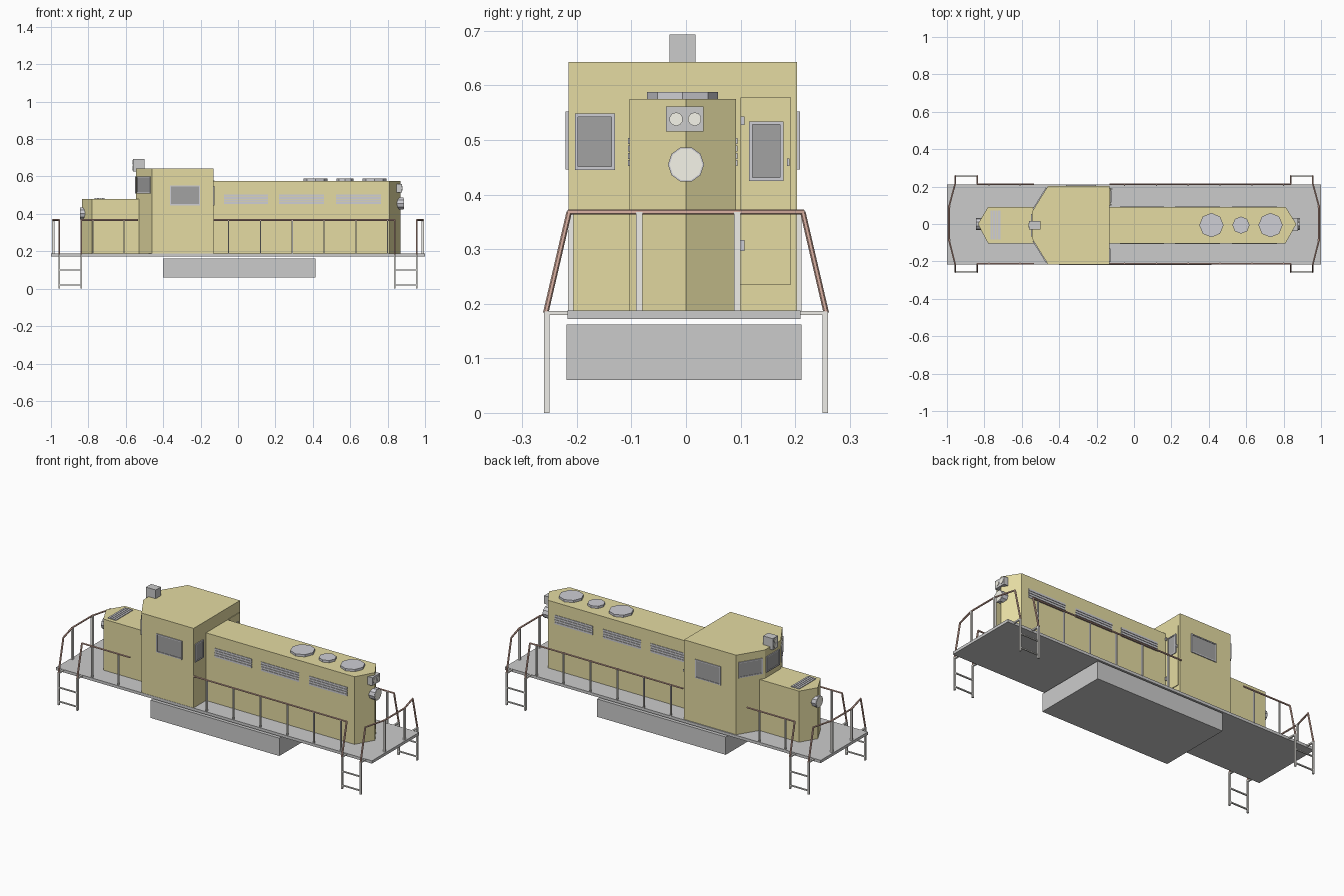
import bpy, bmesh
from math import radians, atan2, degrees
from mathutils import Matrix, Vector

if "Cube" in bpy.data.objects:
    bpy.data.objects.remove(bpy.data.objects["Cube"])

def material(name, r, g, b):
    m = bpy.data.materials.new(name)
    m.diffuse_color = (r, g, b, 1)
    m.use_nodes = True
    m.node_tree.nodes["Principled BSDF"].inputs["Base Color"].default_value = m.diffuse_color
    return m

YELLOW = material("body_yellow", 0.78, 0.71, 0.36)
COPPER = material("rail_copper", 0.72, 0.45, 0.37)
WHITE = material("post_white", 0.86, 0.85, 0.81)
LENS = material("lens", 0.92, 0.91, 0.82)
GLASS = material("window_grey", 0.36, 0.36, 0.36)
FRAME = material("frame_grey", 0.62, 0.62, 0.66)
CY = -0.006  # body centre line

def finish(name, bm, mat):
    bmesh.ops.recalc_face_normals(bm, faces=bm.faces[:])
    me = bpy.data.meshes.new(name)
    bm.to_mesh(me)
    bm.free()
    ob = bpy.data.objects.new(name, me)
    bpy.context.collection.objects.link(ob)
    if mat:
        me.materials.append(mat)
    return ob

def boxes(name, items, mat=None, mx=Matrix()):
    bm = bmesh.new()
    for x0, x1, y0, y1, z0, z1 in items:
        t = Matrix.Translation(((x0 + x1) / 2, (y0 + y1) / 2, (z0 + z1) / 2))
        s = Matrix.Diagonal((abs(x1 - x0), abs(y1 - y0), abs(z1 - z0), 1))
        bmesh.ops.create_cube(bm, size=1, matrix=mx @ t @ s)
    return finish(name, bm, mat)

def prism(name, outline, z0, z1, mat):
    bm = bmesh.new()
    face = bm.faces.new([bm.verts.new((x, y, z0)) for x, y in outline])
    ext = bmesh.ops.extrude_face_region(bm, geom=[face])
    # keep the base so the solid is closed
    top = [v for v in ext["geom"] if isinstance(v, bmesh.types.BMVert)]
    bmesh.ops.translate(bm, verts=top, vec=(0, 0, z1 - z0))
    return finish(name, bm, mat)

def rods(name, segments, r, mat=None, sides=6, roll=0):
    bm = bmesh.new()
    for a, b in segments:
        a, b = Vector(a), Vector(b)
        d = b - a
        m = (Matrix.Translation((a + b) / 2) @ d.to_track_quat('Z', 'Y').to_matrix().to_4x4()
             @ Matrix.Rotation(radians(roll), 4, 'Z'))
        bmesh.ops.create_cone(bm, cap_ends=True, segments=sides, radius1=r, radius2=r,
                              depth=d.length, matrix=m)
    return finish(name, bm, mat)

def on_wall(x, y, angle):
    # local x runs along the wall, local y points outwards
    return Matrix.Translation((x, y, 0)) @ Matrix.Rotation(radians(angle - 90), 4, 'Z')

def window(name, x, y, angle, w, z0, z1):
    m, h, t = on_wall(x, y, angle), w / 2, 0.006
    boxes(name + "_frame", [(-h, -h + t, -.004, .005, z0, z1), (h - t, h, -.004, .005, z0, z1),
                            (-h + t, h - t, -.004, .005, z0, z0 + t),
                            (-h + t, h - t, -.004, .005, z1 - t, z1)], FRAME, m)
    boxes(name + "_pane", [(-h + t, h - t, -.004, .002, z0 + t, z1 - t)], GLASS, m)

# deck and fuel tank
boxes("deck", [(-1, 1, -0.217, 0.210, 0.172, 0.188)])
boxes("fuel_tank", [(-0.4, 0.415, -0.219, 0.212, 0.06, 0.162)])

# hoods with wedge ends, and cab
w = 0.0975
prism("long_hood", [(-0.14, CY - w), (0.81, CY - w), (0.868, 0), (0.81, CY + w), (-0.14, CY + w)],
      0.186, 0.575, YELLOW)
prism("short_hood", [(-0.5, CY - w), (-0.78, CY - w), (-0.835, 0), (-0.78, CY + w), (-0.5, CY + w)],
      0.186, 0.48, YELLOW)
c = 0.2095
prism("cab", [(-0.13, CY - c), (-0.13, CY + c), (-0.46, CY + c), (-0.545, CY + 0.072),
              (-0.545, CY - 0.072), (-0.46, CY - c)], 0.186, 0.643, YELLOW)

# cab windows
slant = degrees(atan2(0.085, -0.1375))
for s, side in ((1, "left"), (-1, "right")):
    window("cab_side_window_" + side, -0.283, CY + s * c, 90 * s, 0.162, 0.446, 0.552)
    window("cab_slant_window_" + side, -0.5025, CY + s * 0.141, s * slant, 0.135, 0.51, 0.6)
window("cab_front_window", -0.545, CY, 180, 0.12, 0.51, 0.6)
window("cab_rear_window", -0.13, -0.167, 0, 0.073, 0.445, 0.548)

# rear door
boxes("cab_door", [(-0.134, -0.126, 0.1, 0.192, 0.235, 0.578)], YELLOW)
window("door_window", -0.126, 0.147, 0, 0.063, 0.425, 0.534)
boxes("door_hardware", [(-0.128, -0.12, 0.1, 0.107, 0.527, 0.543),
                        (-0.128, -0.12, 0.1, 0.107, 0.297, 0.317),
                        (-0.128, -0.114, 0.185, 0.19, 0.452, 0.466)], FRAME)

# hood louvers
slats = []
for s in (1, -1):
    y = CY + s * w
    for x0, x1 in ((-0.075, 0.16), (0.22, 0.46), (0.525, 0.765)):
        for i in range(4):
            z = 0.452 + i * 0.0135
            slats.append((x0, x1, y - 0.003, y + 0.003, z, z + 0.011))
boxes("side_louvers", slats, FRAME)
boxes("top_louvers", [(-0.767 + i * 0.0137, -0.756 + i * 0.0137, -0.082, 0.072, 0.476, 0.484)
                      for i in range(4)], FRAME)

# roof fans
for i, (x, r) in enumerate(((0.414, 0.065), (0.572, 0.046), (0.73, 0.065))):
    rods(f"roof_fan_{i + 1}", [((x, CY, 0.57), (x, CY, 0.588))], r, FRAME, 8)

# headlights
for name, x0, x1, z in (("rear", 0.85, 0.886, 0.455), ("front", -0.815, -0.845, 0.402)):
    d = 0.002 if x1 > 0 else -0.002
    rods(name + "_headlight", [((x0, 0, z), (x1, 0, z))], 0.033, FRAME, 10, 18)
    rods(name + "_headlight_lens", [((x1 - d, 0, z), (x1 + d / 2, 0, z))], 0.030, LENS, 10, 18)
boxes("rear_lamp_box", [(0.845, 0.876, -0.037, 0.032, 0.515, 0.561)])
rods("rear_lamps", [((0.87, y, 0.538), (0.879, y, 0.538)) for y in (-0.018, 0.016)],
     0.0125, LENS, 10)
boxes("roof_lamp_box", [(-0.562, -0.5, -0.03, 0.017, 0.628, 0.693)])
rods("roof_lamps", [((-0.558, CY, z), (-0.565, CY, z)) for z in (0.645, 0.676)],
     0.0125, LENS, 10)

# side posts, end posts, ladders and handrails
posts, ladder, rails = [], [], []
TOP = 0.368
for s in (1, -1):
    y = s * 0.209 - 0.002
    for x in (-0.775, -0.61, -0.05, 0.12, 0.29, 0.46, 0.63, 0.8):
        posts.append((x - 0.003, x + 0.003, y - 0.005, y + 0.005, 0.186, TOP))
    for e in (1, -1):
        ye = s * 0.09 + 0.004
        posts.append((e * 0.982, e * 0.994, ye - 0.006, ye + 0.006, 0.186, TOP))
        inner, outer, yl = e * 0.838, e * 0.956, s * 0.255
        for x in (inner, outer):
            ladder.append((x - 0.005, x + 0.005, yl - 0.005, yl + 0.005, 0, 0.186))
            ladder.append((x - 0.005, x + 0.005, s * 0.205, yl, 0.179, 0.187))
            rails.append(((x, s * 0.214, TOP), (x, s * 0.257, 0.183)))
        for z in (0.02, 0.10):
            ladder.append((inner, outer, yl - 0.004, yl + 0.004, z - 0.003, z + 0.003))
        rails.append(((outer, s * 0.216, TOP), (e * 0.989, s * 0.09 + 0.004, TOP)))
    rails.append(((-0.84, s * 0.213, TOP), (-0.535, s * 0.213, TOP)))
    rails.append(((-0.13, s * 0.213, TOP), (0.84, s * 0.213, TOP)))
    rails.append(((s * 0.989, -0.09, TOP), (s * 0.989, 0.098, TOP)))
boxes("rail_posts", posts, WHITE)
boxes("ladders", ladder, WHITE)
rods("handrails", rails, 0.005, COPPER)
